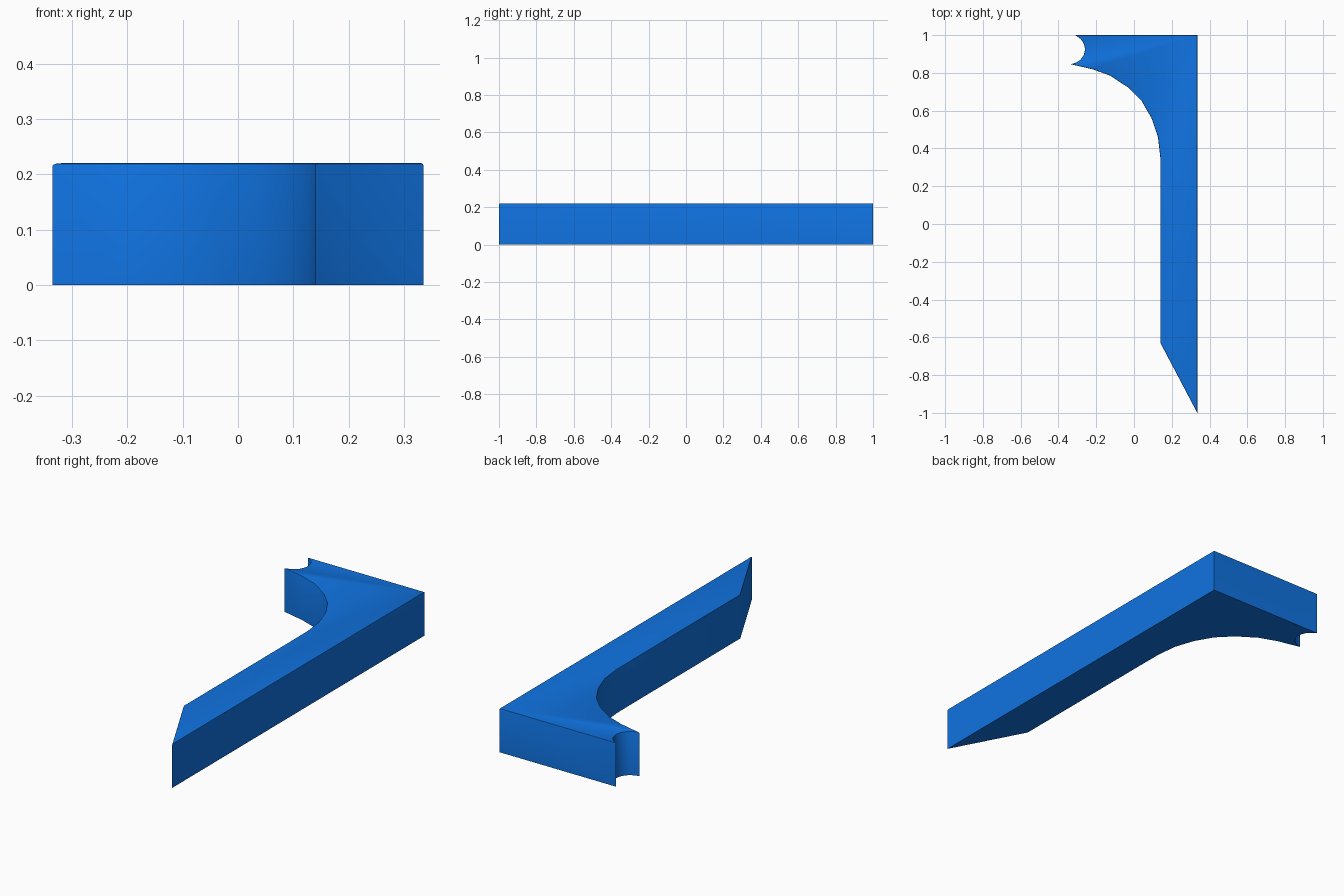
import bpy, bmesh
from math import sin, cos, radians

if "Cube" in bpy.data.objects:
    bpy.data.objects.remove(bpy.data.objects["Cube"])

HEIGHT, BEVEL = 0.22, 0.005

# Outline: straight back, pointed foot, inner leg
outline = [(0.335, 1.0), (0.335, -1.0), (0.14, -0.63), (0.14, 0.25)]
# Concave sweep from the leg into the arm
outline += [(0.139, 0.355), (0.127, 0.46), (0.093, 0.56), (0.041, 0.65),
            (-0.03, 0.722), (-0.125, 0.785), (-0.215, 0.818), (-0.335, 0.846)]
# Round notch at the arm's end
for i in range(1, 13):
    a = radians(-90 + i * 164 / 12)
    outline.append((-0.337 + 0.077 * cos(a), 0.925 + 0.077 * sin(a)))
outline[-1] = (-0.312, 1.0)

# Extrude the outline and soften the top rim
bm = bmesh.new()
base = bm.faces.new([bm.verts.new((x, y, 0)) for x, y in outline])
ext = bmesh.ops.extrude_face_region(bm, geom=[base], use_keep_orig=True)["geom"]
top = [v for v in ext if isinstance(v, bmesh.types.BMVert)]
bmesh.ops.translate(bm, verts=top, vec=(0, 0, HEIGHT))
rim = [e for e in bm.edges if all(v.co.z > HEIGHT - 0.001 for v in e.verts)]
bmesh.ops.bevel(bm, geom=rim, offset=BEVEL, segments=2, profile=0.5,
                affect='EDGES', clamp_overlap=True)
bmesh.ops.recalc_face_normals(bm, faces=bm.faces)
mesh = bpy.data.meshes.new("curved_bracket")
bm.to_mesh(mesh)
bm.free()

bracket = bpy.data.objects.new("curved_bracket", mesh)
bpy.context.collection.objects.link(bracket)
blue = bpy.data.materials.new("blue")
blue.diffuse_color = (0.005, 0.17, 0.75, 1)
blue.use_nodes = True
blue.node_tree.nodes["Principled BSDF"].inputs["Base Color"].default_value = blue.diffuse_color
mesh.materials.append(blue)

# Smooth curves, crisp corners
bpy.context.view_layer.objects.active = bracket
bracket.select_set(True)
bpy.ops.object.shade_smooth_by_angle(angle=radians(30))
